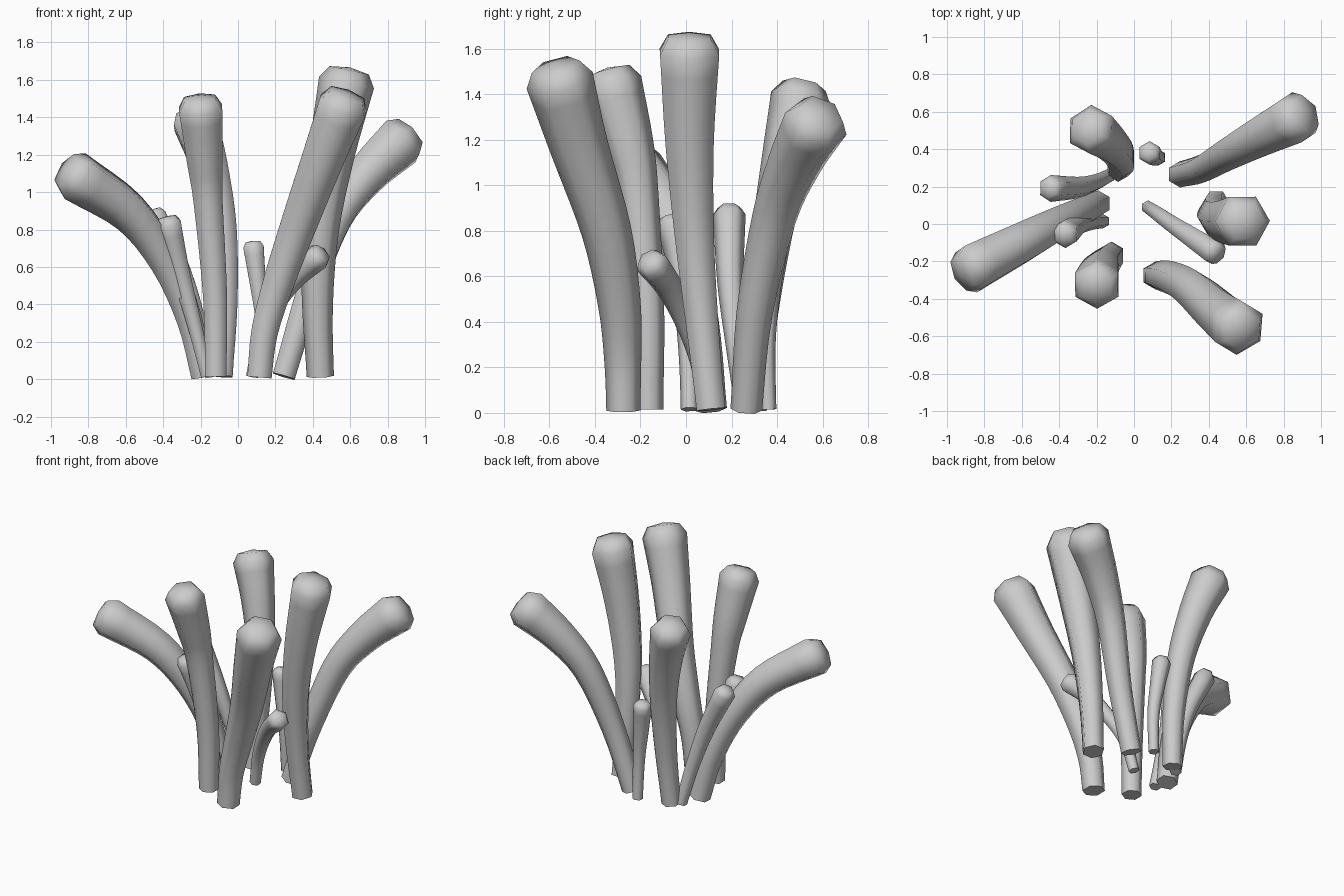
import bpy, bmesh, math
from mathutils import Vector

if "Cube" in bpy.data.objects:
    bpy.data.objects.remove(bpy.data.objects["Cube"])

SIDES, STEPS = 6, 4


def spline(pts):
    """Catmull-Rom samples through the path points."""
    p = [Vector(q) for q in pts]
    p = [2 * p[0] - p[1]] + p + [2 * p[-1] - p[-2]]
    out = []
    for i in range(1, len(p) - 2):
        a, b, c, d = p[i - 1:i + 3]
        for k in range(STEPS):
            t = k / STEPS
            out.append(0.5 * (2 * b + (c - a) * t + (2 * a - 5 * b + 4 * c - d) * t * t
                              + (3 * b - a - 3 * c + d) * t ** 3))
    out.append(p[-2])
    return out


def stalk(name, r0, r1, phase, pts):
    """Six-sided curved tube, swelling to a bevelled, slightly domed tip."""
    path = spline(pts)
    n = len(path) - 1
    tans = [(path[min(i + 1, n)] - path[max(i - 1, 0)]).normalized() for i in range(n + 1)]
    rings = [(c, t, r0 + (r1 - r0) * (i / n) ** 1.5)
             for i, (c, t) in enumerate(zip(path, tans))]
    end, t = path[-1], tans[-1]
    rings.append((end + t * r1 * 0.45, t, r1 * 0.72))

    bm = bmesh.new()
    side = Vector((math.cos(phase), math.sin(phase), 0))
    prev = None
    for c, t, r in rings:
        side = (side - t * side.dot(t)).normalized()
        up = t.cross(side)
        ring = [bm.verts.new(c + r * (side * math.cos(a) + up * math.sin(a)))
                for a in (2 * math.pi * k / SIDES for k in range(SIDES))]
        if prev:
            for k in range(SIDES):
                j = (k + 1) % SIDES
                bm.faces.new((prev[k], prev[j], ring[j], ring[k]))
        else:
            bm.faces.new(ring[::-1])
        prev = ring
    apex = bm.verts.new(end + t * r1 * 0.56)
    for k in range(SIDES):
        bm.faces.new((prev[k], prev[(k + 1) % SIDES], apex))

    me = bpy.data.meshes.new(name)
    bm.to_mesh(me)
    bm.free()
    ob = bpy.data.objects.new(name, me)
    bpy.context.collection.objects.link(ob)
    bpy.context.view_layer.objects.active = ob
    ob.select_set(True)
    bpy.ops.object.shade_smooth_by_angle(angle=math.radians(65))
    ob.select_set(False)


Y = math.pi / 2
# large stalks
stalk("left_large_stalk", .07, .14, Y, [
    (-.19, .11, .015), (-.26, .075, .32), (-.39, .01, .63), (-.58, -.09, .89), (-.87, -.24, 1.085)])
stalk("right_back_large_stalk", .07, .145, Y, [
    (.245, .265, .015), (.37, .30, .43), (.52, .385, .85), (.685, .475, 1.09), (.87, .57, 1.27)])
stalk("right_front_large_stalk", .075, .15, Y, [
    (.115, -.275, .01), (.14, -.278, .24), (.205, -.293, .48), (.315, -.35, .80),
    (.45, -.47, 1.17), (.56, -.555, 1.46)])
stalk("right_large_stalk", .073, .15, 0, [
    (.44, .11, .015), (.425, .07, .40), (.44, .035, .80), (.50, .015, 1.2), (.58, .015, 1.585)])
stalk("back_large_stalk", .065, .135, Y, [
    (-.085, .29, .015), (-.067, .325, .40), (-.085, .38, .80), (-.15, .445, 1.13), (-.23, .505, 1.38)])
stalk("front_left_large_stalk", .066, .133, Y, [
    (-.118, -.165, .015), (-.123, -.17, .45), (-.16, -.21, .95), (-.178, -.25, 1.17), (-.2, -.325, 1.445)])

# small stalks
stalk("left_back_small_stalk", .04, .072, Y, [
    (-.14, .255, .015), (-.21, .22, .30), (-.30, .195, .57), (-.445, .19, .87)])
stalk("left_front_small_stalk", .038, .075, Y, [
    (-.165, .015, .015), (-.235, .01, .30), (-.31, -.01, .58), (-.37, -.055, .83)])
stalk("back_small_stalk", .035, .063, Y, [
    (.135, .362, .015), (.13, .353, .30), (.105, .363, .52), (.083, .38, .705)])
stalk("right_small_stalk", .037, .073, Y, [
    (.075, .09, .015), (.12, .06, .22), (.205, .0, .40), (.31, -.07, .545), (.43, -.15, .655)])
